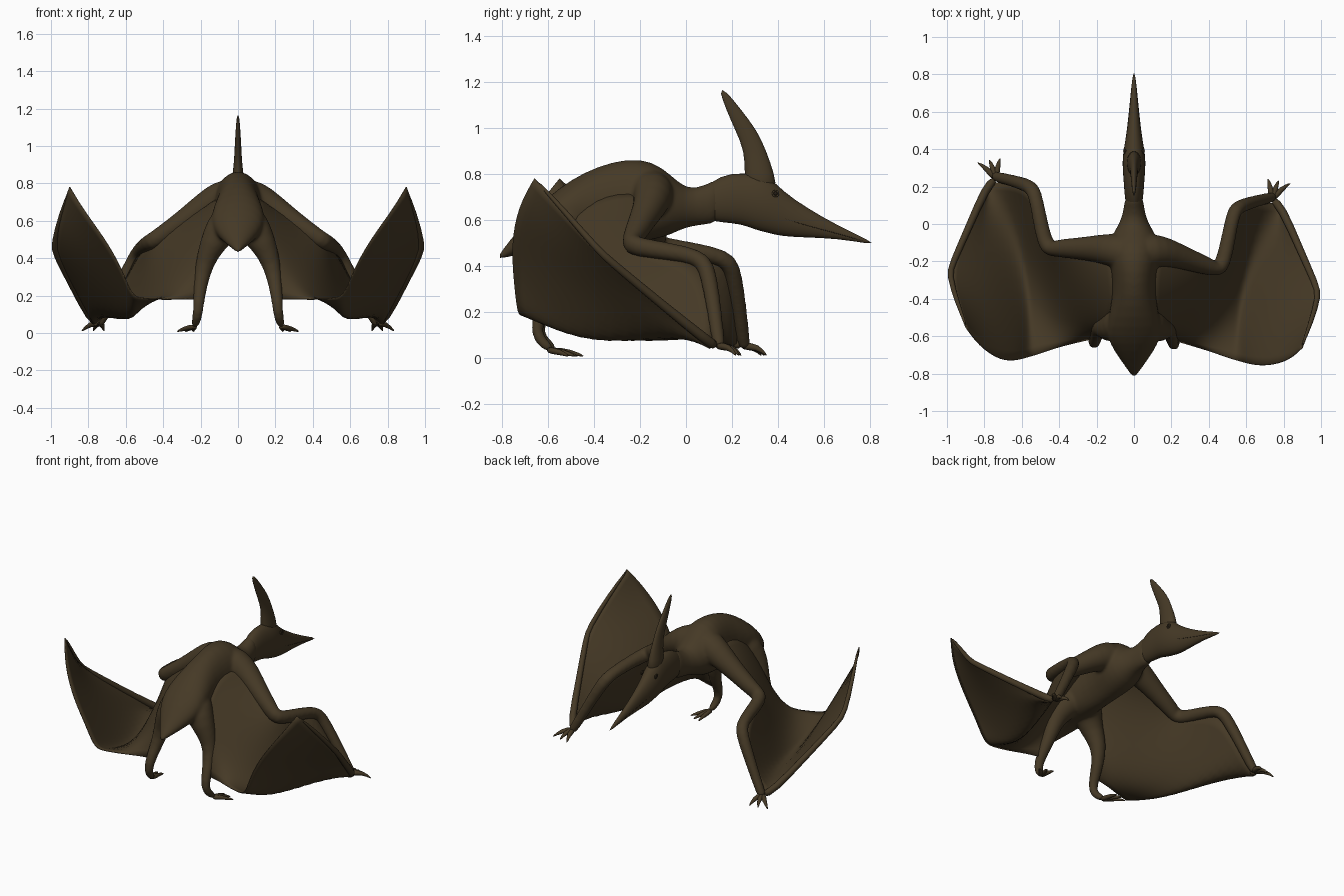
import bpy, math
from mathutils import Vector

cube = bpy.data.objects.get("Cube")
if cube:
    bpy.data.objects.remove(cube, do_unlink=True)


def make_material(name, rgb):
    m = bpy.data.materials.new(name)
    m.use_nodes = True
    m.diffuse_color = (*rgb, 1)
    bsdf = m.node_tree.nodes["Principled BSDF"]
    bsdf.inputs["Base Color"].default_value = (*rgb, 1)
    bsdf.inputs["Roughness"].default_value = 0.9
    return m


HIDE = make_material("brown hide", (0.060, 0.041, 0.019))
DARK = make_material("dark brown", (0.018, 0.012, 0.007))


def make_object(name, verts, faces, mat, levels=1, thickness=0):
    mesh = bpy.data.meshes.new(name)
    mesh.from_pydata(verts, [], faces)
    mesh.materials.append(mat)
    mesh.shade_smooth()
    ob = bpy.data.objects.new(name, mesh)
    bpy.context.collection.objects.link(ob)
    sub = ob.modifiers.new("Smooth", "SUBSURF")
    sub.levels = sub.render_levels = levels
    sub.boundary_smooth = "PRESERVE_CORNERS"
    if thickness:
        sol = ob.modifiers.new("Thickness", "SOLIDIFY")
        sol.thickness = thickness
        sol.offset = 0
    return ob


def loft(name, sections, mat=HIDE, sides=12):
    """Skin elliptical sections given as (centre, half axis, half axis)."""
    verts, faces = [], []
    for c, u, v in sections:
        for i in range(sides):
            a = math.tau * i / sides
            verts.append(c + (u * math.cos(a) + v * math.sin(a)) * 1.04)
    for r in range(len(sections) - 1):
        for i in range(sides):
            j = (i + 1) % sides
            faces.append((r * sides + i, r * sides + j,
                          (r + 1) * sides + j, (r + 1) * sides + i))
    faces.append(tuple(reversed(range(sides))))
    faces.append(tuple(range(len(verts) - sides, len(verts))))
    return make_object(name, verts, faces, mat)


def tube(name, points, radii, sides=10):
    """Tapered limb along a path, with an untwisted frame."""
    sections = []
    u = Vector((0.3, 0.5, 0.8))
    for i, p in enumerate(points):
        t = (points[min(i + 1, len(points) - 1)] - points[max(i - 1, 0)]).normalized()
        u = (u - t * u.dot(t)).normalized()
        sections.append((p, u * radii[i], t.cross(u) * radii[i]))
    return loft(name, sections, sides=sides)


def trunk(name, rows):
    """Loft along the spine from rows of y, top, bottom, half width."""
    return loft(name, [(Vector((0, y, (t + b) / 2)), Vector((w, 0, 0)),
                        Vector((0, 0, (t - b) / 2))) for y, t, b, w in rows], sides=16)


def clamp(v, lo, hi):
    return max(lo, min(hi, v))


def pose(side, p):
    """Mirror a point; the right wing reaches further forward."""
    x, y, z = p
    if side < 0:
        span = clamp((x - 0.13) / 0.3, 0, 1)
        y += 0.11 * span * clamp(max((y + 0.75) / 0.4, (x - 0.65) / 0.25), 0.2, 1)
    return Vector((side * x, y, z))


# Torso and tail, then neck, head and beak
BODY = [(-.825, .44, .425, .006), (-.75, .53, .445, .055), (-.68, .62, .465, .105),
        (-.6, .70, .485, .145), (-.5, .775, .49, .135), (-.38, .835, .49, .11),
        (-.25, .866, .50, .118), (-.15, .855, .515, .14), (-.07, .80, .535, .125),
        (0, .73, .572, .075), (.08, .745, .58, .052), (.16, .80, .59, .05),
        (.24, .80, .585, .055), (.30, .80, .56, .06), (.36, .79, .545, .06),
        (.42, .725, .53, .05), (.52, .655, .525, .034), (.66, .575, .52, .02),
        (.815, .503, .493, .006)]
torso = trunk("torso", BODY[:12])
trunk("head_and_neck", [(.03, .71, .61, .035)] + BODY[11:])

# Head crest: back, front, height, half width
CREST = [(.26, .40, .72, .045), (.255, .385, .80, .036), (.255, .35, .9, .022),
         (.215, .31, .99, .018), (.175, .24, 1.08, .013), (.143, .168, 1.17, .006)]
loft("head_crest", [(Vector((0, (a + b) / 2, z)), Vector((w, 0, 0)),
                     Vector((0, (b - a) / 2, 0))) for a, b, z, w in CREST])

# Mouth line around the beak: y, height, half width
MOUTH = [(.36, .635, .057), (.42, .608, .0505), (.52, .577, .0355),
         (.66, .541, .0215), (.80, .501, .008)]
loft("mouth_line", [(Vector((0, y, z)), Vector((w, 0, 0)), Vector((0, 0, .004)))
                    for y, z, w in MOUTH], DARK)

# Wing membrane ribs, each from the arm to the trailing edge
RIBS = [
    [(.11, -.15, .72), (.08, -.35, .74), (.10, -.52, .63), (.18, -.58, .4), (.21, -.62, .18)],
    [(.3, -.19, .61), (.28, -.35, .56), (.28, -.48, .43), (.3, -.57, .28), (.33, -.655, .18)],
    [(.46, -.25, .48), (.43, -.36, .38), (.42, -.48, .25), (.42, -.58, .17), (.43, -.69, .18)],
    [(.51, -.06, .44), (.52, -.2, .27), (.53, -.38, .11), (.53, -.55, .12), (.52, -.72, .185)],
    [(.55, .08, .4), (.59, -.1, .18), (.57, -.35, .04), (.56, -.58, .11), (.57, -.735, .20)],
    [(.66, .12, .18), (.65, -.08, .04), (.62, -.33, .05), (.6, -.58, .18), (.62, -.75, .34)],
    [(.76, .11, .03), (.78, -.05, .08), (.76, -.32, .22), (.71, -.58, .36), (.71, -.76, .5)],
    [(.77, .10, .045), (.83, -.08, .17), (.88, -.35, .35), (.83, -.57, .5), (.83, -.73, .66)],
    [(.78, .10, .06), (.88, -.12, .24), (1., -.38, .46), (.95, -.53, .64), (.9, -.66, .78)]]

limbs = []
for side, label in ((1, "left"), (-1, "right")):
    def limb(name, points, radii, sides=10):
        return tube(f"{label}_{name}", [pose(side, p) for p in points], radii, sides)

    # Membrane sheet
    n = len(RIBS[0])
    verts = [pose(side, p) for rib in RIBS for p in rib]
    faces = [(r * n + i, r * n + i + 1, (r + 1) * n + i + 1, (r + 1) * n + i)
             for r in range(len(RIBS) - 1) for i in range(n - 1)]
    make_object(f"{label}_wing_membrane", verts, faces, HIDE, 2, 0.006)

    # Arm from shoulder through elbow and wrist to hand
    limbs.append(limb("arm", [
        (.02, -.16, .735), (.10, -.14, .72), (.18, -.15, .675), (.29, -.19, .60),
        (.42, -.235, .515), (.46, -.245, .49), (.49, -.16, .475), (.52, .01, .45),
        (.54, .08, .42), (.58, .10, .35), (.66, .125, .20), (.73, .14, .07), (.75, .15, .04)],
        [.10, .095, .078, .06, .048, .047, .042, .038, .040, .038, .032, .030, .024]))

    # Wing finger along the outer edge
    limb("wing_finger", [(.74, .13, .05), (.79, .09, .075), (.88, -.12, .245), (.975, -.33, .42),
                         (.988, -.385, .47), (.945, -.53, .64), (.895, -.66, .78)],
         [.024, .024, .020, .018, .016, .013, .006], 8)

    # Clawed fingers
    for i, (x, y) in enumerate(((.715, .245), (.775, .235), (.84, .22))):
        limb(f"finger_{i + 1}", [(.74, .13, .05), ((.74 + x) / 2, (.14 + y) / 2 + .01, .05),
                                 (x, y, .006)], [.022, .017, .003], 6)

    # Hind leg: thigh, shin and foot
    limbs.append(limb("leg", [
        (.03, -.50, .62), (.085, -.545, .56), (.14, -.565, .47), (.18, -.555, .37),
        (.20, -.59, .26), (.212, -.655, .15), (.217, -.645, .08), (.235, -.58, .03)],
        [.10, .095, .07, .050, .038, .030, .027, .022]))
    for i, (x, y) in enumerate(((.24, -.47), (.285, -.48), (.33, -.51))):
        limb(f"toe_{i + 1}", [(.23, -.61, .035), ((.235 + x) / 2, (y - .58) / 2, .025),
                              (x, y, .006)], [.019, .015, .004], 6)

    # Eye with raised lid ring
    eye = Vector((side * .049, .39, .715))
    bpy.ops.mesh.primitive_uv_sphere_add(segments=16, ring_count=8, radius=.009, location=eye)
    ball = bpy.context.object
    ball.name = f"{label}_eye"
    ball.data.materials.append(DARK)
    ball.data.shade_smooth()
    bpy.ops.mesh.primitive_torus_add(major_radius=.012, minor_radius=.004, major_segments=20,
                                     minor_segments=8, location=eye + Vector((side * .003, 0, 0)),
                                     rotation=(0, math.pi / 2, 0))
    lid = bpy.context.object
    lid.name = f"{label}_eyelid"
    lid.data.materials.append(HIDE)
    lid.data.shade_smooth()

# Fuse limbs into the torso as one continuous skin
bpy.ops.object.select_all(action="DESELECT")
for part in limbs + [torso]:
    part.select_set(True)
bpy.context.view_layer.objects.active = torso
bpy.ops.object.join()
torso.name = "torso_and_limbs"
remesh = torso.modifiers.new("Fuse", "REMESH")
remesh.mode = "VOXEL"
remesh.voxel_size = 0.009
remesh.use_smooth_shade = True
blend = torso.modifiers.new("Blend", "SMOOTH")
blend.factor = 0.5
blend.iterations = 10
